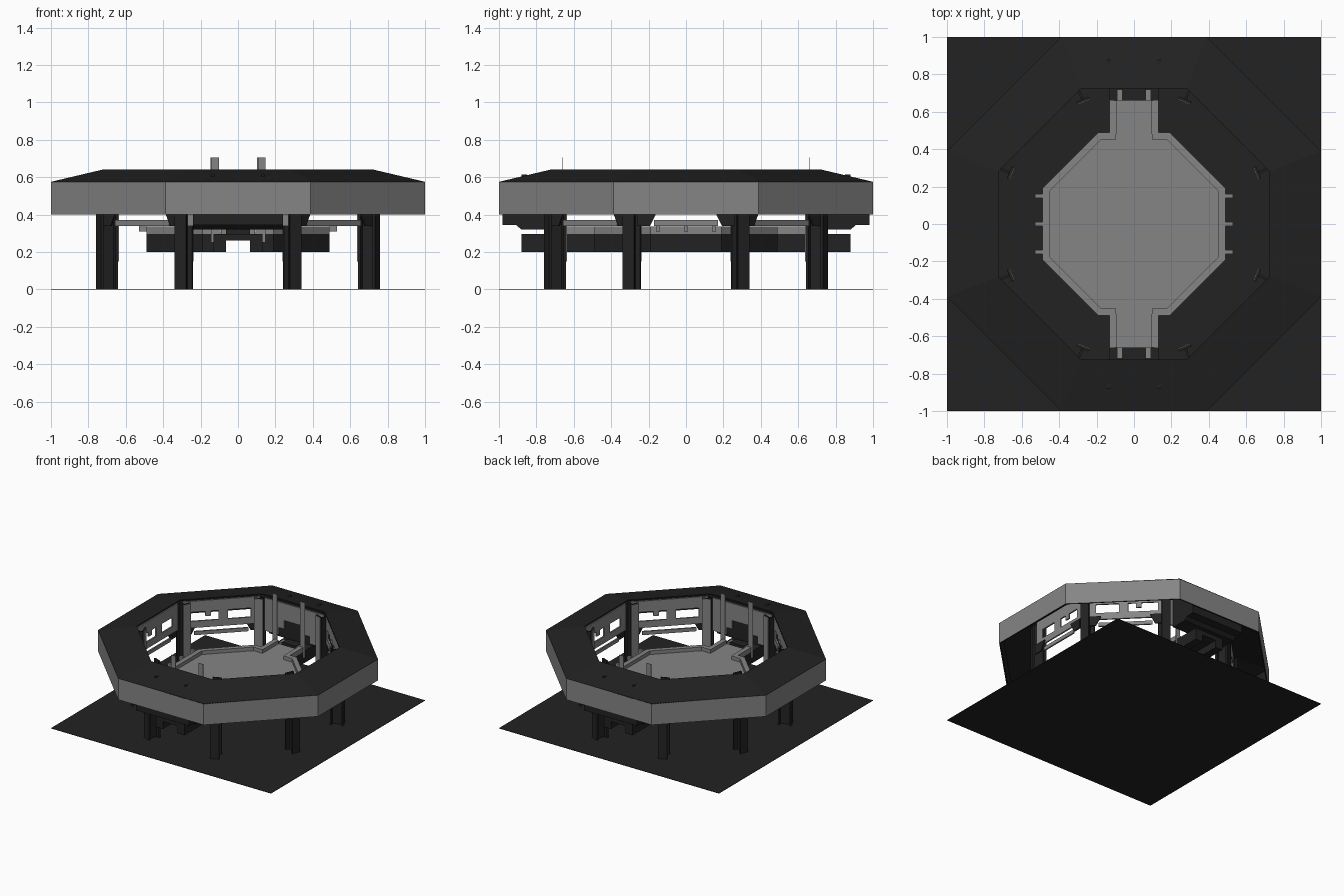
import bpy, bmesh, math
from mathutils import Matrix, Vector

if "Cube" in bpy.data.objects:
    bpy.data.objects.remove(bpy.data.objects["Cube"])

K = 0.388  # corner position of the octagon relative to its half width


def material(name, v):
    m = bpy.data.materials.new(name)
    m.diffuse_color = (v, v, v, 1)
    m.use_nodes = True
    m.node_tree.nodes["Principled BSDF"].inputs["Base Color"].default_value = m.diffuse_color
    return m


GREY = material("mid grey", 0.235)
DARK = material("charcoal", 0.016)


def finish(name, bm, mats, rule=None):
    bmesh.ops.recalc_face_normals(bm, faces=bm.faces)
    if rule:
        for f in bm.faces:
            f.material_index = rule(f)
    me = bpy.data.meshes.new(name)
    bm.to_mesh(me)
    bm.free()
    for m in mats:
        me.materials.append(m)
    ob = bpy.data.objects.new(name, me)
    bpy.context.collection.objects.link(ob)
    return ob


def boxes(name, items, mat, frame=Matrix()):
    """Several boxes (x0, x1, y0, y1, z0, z1) joined as one part."""
    bm = bmesh.new()
    for x0, x1, y0, y1, z0, z1 in items:
        m = Matrix.Translation(((x0 + x1) / 2, (y0 + y1) / 2, (z0 + z1) / 2))
        s = Matrix.Diagonal((x1 - x0, y1 - y0, z1 - z0, 1))
        bmesh.ops.create_cube(bm, size=1, matrix=frame @ m @ s)
    return finish(name, bm, [mat])


def prism(name, pts, offset, mat, frame=Matrix()):
    """Extrude a flat polygon along an offset."""
    bm = bmesh.new()
    f = bm.faces.new([bm.verts.new(frame @ Vector(p)) for p in pts])
    r = bmesh.ops.extrude_face_region(bm, geom=[f])
    vs = [g for g in r["geom"] if isinstance(g, bmesh.types.BMVert)]
    bmesh.ops.translate(bm, verts=vs, vec=frame.to_3x3() @ Vector(offset))
    return finish(name, bm, [mat])


def octagon(a):
    k = a * K
    return [(a, -k), (a, k), (k, a), (-k, a), (-a, k), (-a, -k), (-k, -a), (k, -a)]


def ring(name, profile, mats, rule=None):
    """Closed profile of (half width, z) swept round the octagon."""
    bm = bmesh.new()
    loops = [[bm.verts.new((x, y, z)) for x, y in octagon(a)] for a, z in profile]
    for i, lo in enumerate(loops):
        up = loops[(i + 1) % len(loops)]
        for j in range(8):
            bm.faces.new((lo[j], lo[(j + 1) % 8], up[(j + 1) % 8], up[j]))
    return finish(name, bm, mats, rule)


# Ground sheet
boxes("ground_sheet", [(-1, 1, -1, 1, 0, 0.003)], DARK)

# Canopy: outer band with dark inner side, and sloping roof
ring("canopy_band", [(1, 0.4), (1, 0.574), (0.99, 0.574), (0.99, 0.4)], [GREY, DARK],
     lambda f: 1 if f.normal.dot(f.calc_center_median() * Vector((1, 1, 0))) < 0.1 else 0)
ring("canopy_roof", [(1, 0.575), (0.725, 0.64), (0.725, 0.63), (1, 0.568)], [DARK])

# Columns: H-section posts at the eight corners, with a pale inner face
for i, (x, y) in enumerate(octagon(0.704)):
    sx, sy = math.copysign(1, x), math.copysign(1, y)
    px, py = (0.70, 0.29) if abs(x) > abs(y) else (0.29, 0.70)
    px, py = px * sx, py * sy
    fr = Matrix.Translation((px, py, 0)) @ Matrix.Rotation(math.atan2(py, px), 4, "Z")
    boxes(f"column_{i}", [(-0.05, -0.036, -0.034, 0.034, 0, 0.63),
                          (0.036, 0.05, -0.034, 0.034, 0, 0.60),
                          (-0.036, 0.036, -0.006, 0.006, 0, 0.61)], DARK, fr)
    boxes(f"column_face_{i}", [(-0.054, -0.05, -0.034, 0.034, 0.15, 0.628)], GREY, fr)

# Gallery walls between the columns: local x outward, local y along the wall
for i in range(8):
    if i in (2, 6):
        continue
    diag = i % 2
    d = 0.725 * ((1 + K) / math.sqrt(2) if diag else 1)
    h = (0.725 * (1 - K) / math.sqrt(2) if diag else 0.725 * K) - 0.02
    fr = Matrix.Rotation(i * math.pi / 4, 4, "Z") @ Matrix.Translation((d, 0, 0))
    boxes(f"gallery_wall_{i}", [
        (0.003, 0.015, -h, h, 0.53, 0.62),
        (0.003, 0.015, -h, h, 0.40, 0.455),
        (0.003, 0.015, -h + 0.09, h - 0.09, 0.34, 0.37),
        (0.003, 0.015, -h, -h + 0.07, 0.455, 0.53),
        (0.003, 0.015, -0.05, 0.02, 0.455, 0.53),
        (0.003, 0.015, 0.08, 0.12, 0.49, 0.53),
        (0.003, 0.015, h - 0.05, h, 0.455, 0.53)], GREY, fr)
    # Slanted brackets beside each column
    for s in (-1, 1):
        prism(f"bracket_{i}_{s}", [(0.018, s * h, 0.34), (0.018, s * (h - 0.07), 0.34),
              (0.018, s * (h - 0.11), 0.42), (0.018, s * h, 0.42)], (0.01, 0, 0), DARK, fr)

# Platform: dark deck slab, pale floor and raised rim
prism("platform_deck", [(x, y, 0.26) for x, y in octagon(0.488)], (0, 0, 0.036), DARK)
prism("platform_floor", [(x, y, 0.296) for x, y in octagon(0.488)], (0, 0, 0.009), GREY)
for s in (-1, 1):
    # Half skirts leave a passage along the middle
    k = 0.488 * K
    prism(f"platform_skirt_{s}", [(s * 0.13, -0.488, 0.2), (s * k, -0.488, 0.2),
          (s * 0.488, -k, 0.2), (s * 0.488, k, 0.2), (s * k, 0.488, 0.2),
          (s * 0.13, 0.488, 0.2)], (0, 0, 0.06), DARK)
    # Rim as a C-shaped outline open at both walkways
    o, n = 0.49, 0.452
    prism(f"platform_rim_{s}", [
        (s * 0.13, -o, 0.30), (s * o * K, -o, 0.30), (s * o, -o * K, 0.30),
        (s * o, o * K, 0.30), (s * o * K, o, 0.30), (s * 0.13, o, 0.30),
        (s * 0.095, o, 0.30), (s * 0.095, n, 0.30), (s * n * K, n, 0.30),
        (s * n, n * K, 0.30), (s * n, -n * K, 0.30), (s * n * K, -n, 0.30),
        (s * 0.095, -n, 0.30), (s * 0.095, -o, 0.30)], (0, 0, 0.035), GREY)
    boxes(f"rim_lugs_{s}", [(min(s * 0.49, s * 0.53), max(s * 0.49, s * 0.53),
          y - 0.01, y + 0.01, 0.31, 0.34) for y in (-0.15, 0, 0.15)], GREY)

# Both ends: walkway, gate wall and entrance room (rotated copies)
for name, ang in (("back", 0), ("front", math.pi)):
    fr = Matrix.Rotation(ang, 4, "Z")
    boxes(f"{name}_walkway_base", [(-0.13, 0.13, 0.48, 0.88, 0.26, 0.296),
          (-0.13, -0.065, 0.48, 0.88, 0.20, 0.26),
          (0.065, 0.13, 0.48, 0.88, 0.20, 0.26)], DARK, fr)
    boxes(f"{name}_walkway_floor", [(-0.13, 0.13, 0.48, 0.66, 0.296, 0.305),
          (-0.13, -0.093, 0.48, 0.66, 0.30, 0.335),
          (0.093, 0.13, 0.48, 0.66, 0.30, 0.335),
          (-0.09, -0.065, 0.66, 0.72, 0.296, 0.32),
          (0.065, 0.09, 0.66, 0.72, 0.296, 0.32)], GREY, fr)
    boxes(f"{name}_threshold", [(-0.065, 0.065, 0.66, 0.735, 0.296, 0.325)], DARK, fr)
    # Thin upright gate plates rising above the roof
    boxes(f"{name}_gate_plates", [(-0.148, -0.107, 0.660, 0.663, 0.25, 0.705),
          (0.102, 0.145, 0.660, 0.663, 0.25, 0.705)], GREY, fr)
    # Gate wall with a stepped doorway
    prism(f"{name}_gate_wall", [(-0.27, 0.728, 0.34), (-0.27, 0.728, 0.61),
          (0.27, 0.728, 0.61), (0.27, 0.728, 0.34), (0.14, 0.728, 0.34),
          (0.14, 0.728, 0.40), (0.09, 0.728, 0.40), (0.09, 0.728, 0.47),
          (-0.09, 0.728, 0.47), (-0.09, 0.728, 0.40), (-0.14, 0.728, 0.40),
          (-0.14, 0.728, 0.34)], (0, 0.01, 0), GREY, fr)
    prism(f"{name}_entrance_room", [(-0.24, 0.745, 0.32), (-0.24, 0.88, 0.32),
          (-0.24, 0.91, 0.345), (-0.24, 0.98, 0.345), (-0.24, 0.98, 0.565),
          (-0.24, 0.745, 0.62)], (0.48, 0, 0), DARK, fr)
    boxes(f"{name}_roof_studs", [(-0.145, -0.125, 0.85, 0.88, 0.55, 0.613),
          (0.125, 0.145, 0.85, 0.88, 0.55, 0.613)], DARK, fr)
